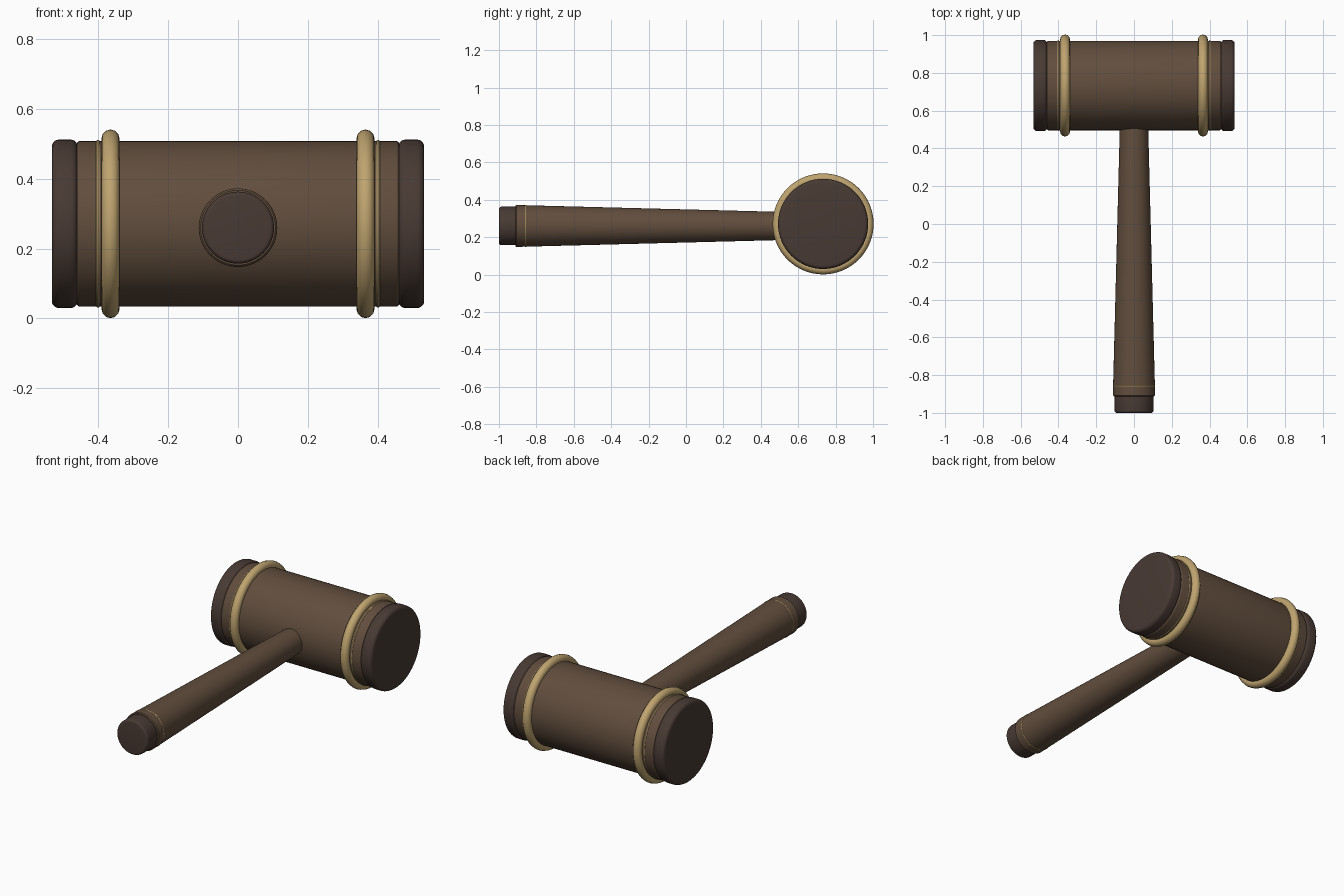
import bpy, bmesh, math
from mathutils import Matrix, Vector

if "Cube" in bpy.data.objects:
    bpy.data.objects.remove(bpy.data.objects["Cube"])


def material(name, rgb):
    m = bpy.data.materials.new(name)
    m.diffuse_color = (*rgb, 1)
    m.use_nodes = True
    m.node_tree.nodes["Principled BSDF"].inputs["Base Color"].default_value = m.diffuse_color
    return m


WOOD = material("wood", (0.12, 0.075, 0.047))
DARK = material("dark_wood", (0.065, 0.042, 0.034))
BRASS = material("brass", (0.52, 0.37, 0.16))

HEAD = Vector((0, 0.733, 0.271))    # centre of the head, axis along x
HANDLE = Vector((0, 0, 0.26))       # handle line, axis along y


def lathe(name, profile, axis, centre, mat, closed=False, steps=64):
    """Turn (position, radius) points around the x or y axis."""
    bm = bmesh.new()
    direction = Vector((1, 0, 0)) if axis == "x" else Vector((0, 1, 0))
    verts = [bm.verts.new(direction * p + Vector((0, 0, r))) for p, r in profile]
    edges = [bm.edges.new(pair) for pair in zip(verts, verts[1:])]
    if closed:
        edges.append(bm.edges.new((verts[-1], verts[0])))
    bmesh.ops.spin(bm, geom=verts + edges, cent=(0, 0, 0), axis=direction,
                   angle=math.tau, steps=steps, use_duplicate=False)
    bmesh.ops.remove_doubles(bm, verts=bm.verts, dist=1e-5)
    bmesh.ops.recalc_face_normals(bm, faces=bm.faces)
    bmesh.ops.transform(bm, matrix=Matrix.Translation(centre), verts=bm.verts)
    mesh = bpy.data.meshes.new(name)
    bm.to_mesh(mesh)
    bm.free()
    ob = bpy.data.objects.new(name, mesh)
    bpy.context.collection.objects.link(ob)
    mesh.materials.append(mat)
    bpy.context.view_layer.objects.active = ob
    ob.select_set(True)
    bpy.ops.object.shade_smooth_by_angle(angle=math.radians(35))
    ob.select_set(False)
    return ob


def rounded_drum(a, b, r, bevel, n=5):
    """Profile of a solid drum from a to b with rounded rims."""
    arc = [i / n * math.pi / 2 for i in range(n + 1)]
    start = [(a + bevel * (1 - math.sin(t)), r - bevel * (1 - math.cos(t))) for t in reversed(arc)]
    start.reverse()
    left = [(a + bevel * (1 - math.cos(t)), r - bevel * (1 - math.sin(t))) for t in arc]
    right = [(a + b - p, q) for p, q in reversed(left)]
    return [(a, 0)] + left + right + [(b, 0)]


def ring_profile(pos, radius, half_width, half_depth, n=12):
    return [(pos + half_width * math.cos(i * math.tau / n),
             radius + half_depth * math.sin(i * math.tau / n)) for i in range(n)]


# head barrel
lathe("head_barrel", rounded_drum(-0.461, 0.461, 0.237, 0.008), "x", HEAD, WOOD)

# striking caps and brass bands on both ends
for side, s in (("left", -1), ("right", 1)):
    a, b = sorted((s * 0.459, s * 0.533))
    lathe(side + "_striking_cap", rounded_drum(a, b, 0.241, 0.02), "x", HEAD, DARK)
    lathe(side + "_brass_band", ring_profile(s * 0.365, 0.244, 0.026, 0.026),
          "x", HEAD, BRASS, closed=True)
    lathe(side + "_thin_ring", ring_profile(s * 0.401, 0.235, 0.006, 0.005, 8),
          "x", HEAD, BRASS, closed=True)

# tapered handle running into the head
lathe("handle", [(-0.912, 0), (-0.912, 0.107), (-0.907, 0.112), (0.56, 0.074), (0.56, 0)],
      "y", HANDLE, WOOD)

# butt cap and thin brass ring at the handle end
lathe("handle_butt", rounded_drum(-1.0, -0.9, 0.103, 0.012), "y", HANDLE, DARK)
lathe("handle_ring", ring_profile(-0.856, 0.108, 0.005, 0.0045, 8),
      "y", HANDLE, BRASS, closed=True)
